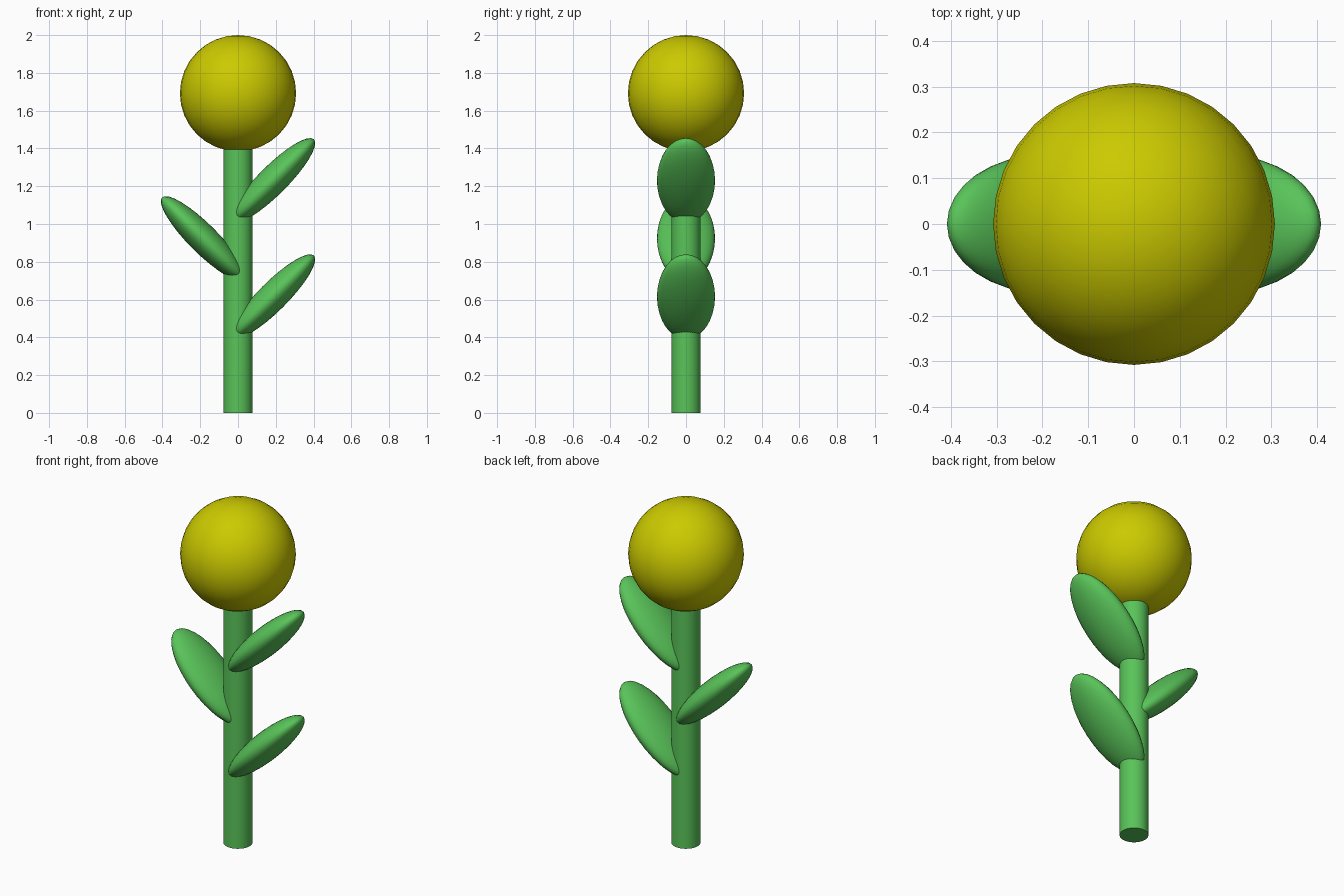
import bpy
import math

cube = bpy.data.objects.get("Cube")
if cube:
    bpy.data.objects.remove(cube, do_unlink=True)


def make_material(name, color):
    mat = bpy.data.materials.new(name)
    mat.use_nodes = True
    mat.diffuse_color = color
    bsdf = next(n for n in mat.node_tree.nodes if n.type == 'BSDF_PRINCIPLED')
    bsdf.inputs["Base Color"].default_value = color
    return mat


GREEN = make_material("leaf green", (0.10, 0.55, 0.10, 1))
YELLOW = make_material("flower yellow", (0.60, 0.59, 0.0, 1))

UNIT = 2 / 6.5  # head radius


def finish(name, mat):
    obj = bpy.context.object
    obj.name = name
    obj.data.materials.append(mat)
    bpy.ops.object.shade_smooth_by_angle(angle=math.radians(40))


def ellipsoid(name, center, radii, tilt, mat):
    bpy.ops.mesh.primitive_uv_sphere_add(
        segments=32, ring_count=16, radius=UNIT,
        location=[c * UNIT for c in center], rotation=(0, tilt, 0))
    bpy.context.object.scale = radii
    finish(name, mat)


# Stem, reaching into the head
bpy.ops.mesh.primitive_cylinder_add(
    vertices=32, radius=UNIT / 4, depth=5 * UNIT, location=(0, 0, 2.5 * UNIT))
finish("stem", GREEN)

# Round flower head
ellipsoid("flower_head", (0, 0, 5.5), (1, 1, 1), 0, YELLOW)

# Leaves alternate sides, rising outward at 45 degrees
for name, side, height in (("lower_left_leaf", 1, 2),
                           ("right_leaf", -1, 3),
                           ("upper_left_leaf", 1, 4)):
    ellipsoid(name, (side * 0.6, 0, height), (1, 0.5, 0.25),
              -side * math.pi / 4, GREEN)
